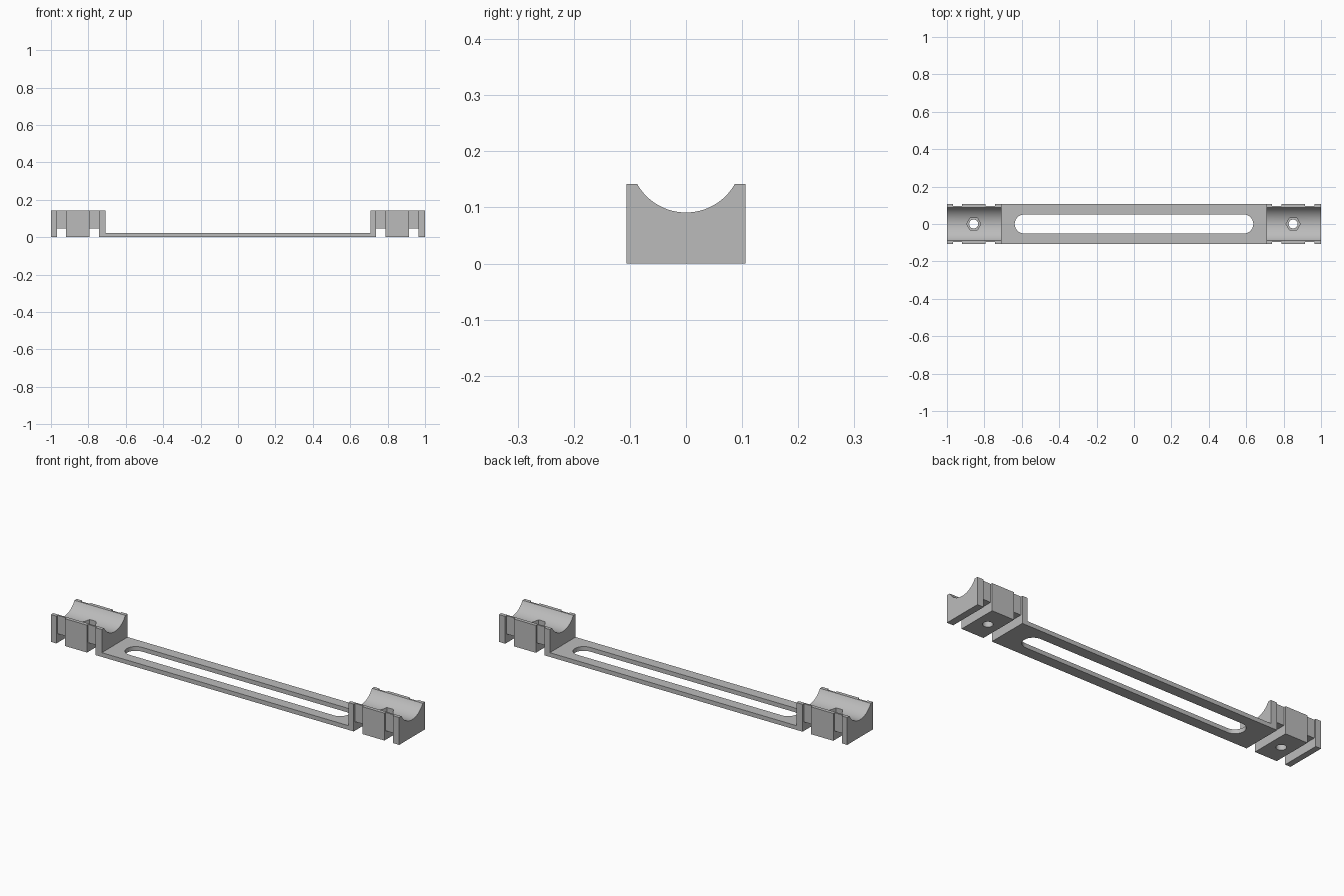
import bpy, bmesh, math

default = bpy.data.objects.get("Cube")
if default:
    bpy.data.objects.remove(default, do_unlink=True)

HALF_Y, TOP, PLATE = 0.106, 0.142, 0.022
BLOCK_W = 0.292
BLOCK_STARTS = (-1.0, 0.708)

grey = bpy.data.materials.new("grey plastic")
grey.use_nodes = True
color = (0.5, 0.5, 0.5, 1)
grey.diffuse_color = color
grey.node_tree.nodes["Principled BSDF"].inputs["Base Color"].default_value = color


def prism(name, points, axis, lo, hi):
    """Extrude a 2D outline along x (y, z), y (x, z) or z (x, y)."""
    def place(p, t):
        return {"x": (t, p[0], p[1]), "y": (p[0], t, p[1]), "z": (p[0], p[1], t)}[axis]
    bm = bmesh.new()
    a = [bm.verts.new(place(p, lo)) for p in points]
    b = [bm.verts.new(place(p, hi)) for p in points]
    bm.faces.new(a)
    bm.faces.new(b)
    n = len(points)
    for i in range(n):
        j = (i + 1) % n
        bm.faces.new((a[i], a[j], b[j], b[i]))
    bmesh.ops.recalc_face_normals(bm, faces=bm.faces)
    mesh = bpy.data.meshes.new(name)
    bm.to_mesh(mesh)
    bm.free()
    mesh.materials.append(grey)
    obj = bpy.data.objects.new(name, mesh)
    bpy.context.collection.objects.link(obj)
    return obj


def arc(cx, cy, r, start, end, steps):
    return [(cx + r * math.cos(math.radians(start + (end - start) * i / steps)),
             cy + r * math.sin(math.radians(start + (end - start) * i / steps)))
            for i in range(steps + 1)]


def ring(cx, cy, r, sides):
    return arc(cx, cy, r, 0, 360, sides)[:-1]


def cut(body, cutter):
    cutter.hide_render = True
    mod = body.modifiers.new("cut", "BOOLEAN")
    mod.operation, mod.solver, mod.object = "DIFFERENCE", "EXACT", cutter
    bpy.context.view_layer.objects.active = body
    bpy.ops.object.modifier_apply(modifier=mod.name)
    bpy.data.objects.remove(cutter, do_unlink=True)


# Thin plate with a raised block at each end
inner_l, inner_r = BLOCK_STARTS[0] + BLOCK_W, BLOCK_STARTS[1]
outline = [(-1, 0), (1, 0), (1, TOP), (inner_r, TOP), (inner_r, PLATE),
           (inner_l, PLATE), (inner_l, TOP), (-1, TOP)]
bracket = prism("mounting_bracket", outline, "y", -HALF_Y, HALF_Y)

# Round cradle along the tops of both blocks
cut(bracket, prism("cradle_cutter", ring(0, 0.191, 0.1, 96), "x", -1.2, 1.2))

# Long rounded slot through the plate
slot = arc(0.587, 0, 0.051, -90, 90, 24) + arc(-0.587, 0, 0.051, 90, 270, 24)
cut(bracket, prism("slot_cutter", slot, "z", -0.1, 0.1))

# Strap channels: across the underside and up both sides of each block
gy, gz = HALF_Y - 0.01, 0.047
u_shape = [(-0.2, -0.1), (0.2, -0.1), (0.2, 0.3), (gy, 0.3),
           (gy, gz), (-gy, gz), (-gy, 0.3), (-0.2, 0.3)]
for start in BLOCK_STARTS:
    for offset in (0.031, 0.207):
        x = start + offset
        cut(bracket, prism("strap_cutter", u_shape, "x", x, x + 0.049))
    # Hexagonal nut pocket over a round bolt hole
    cx = start + 0.143
    cut(bracket, prism("nut_cutter", ring(cx, 0, 0.038, 6), "z", 0.045, 0.3))
    cut(bracket, prism("bolt_cutter", ring(cx, 0, 0.024, 32), "z", -0.1, 0.3))

# Smooth curves, sharp edges
bpy.ops.object.select_all(action="DESELECT")
bracket.select_set(True)
bpy.context.view_layer.objects.active = bracket
bpy.ops.object.shade_smooth_by_angle(angle=math.radians(30))
